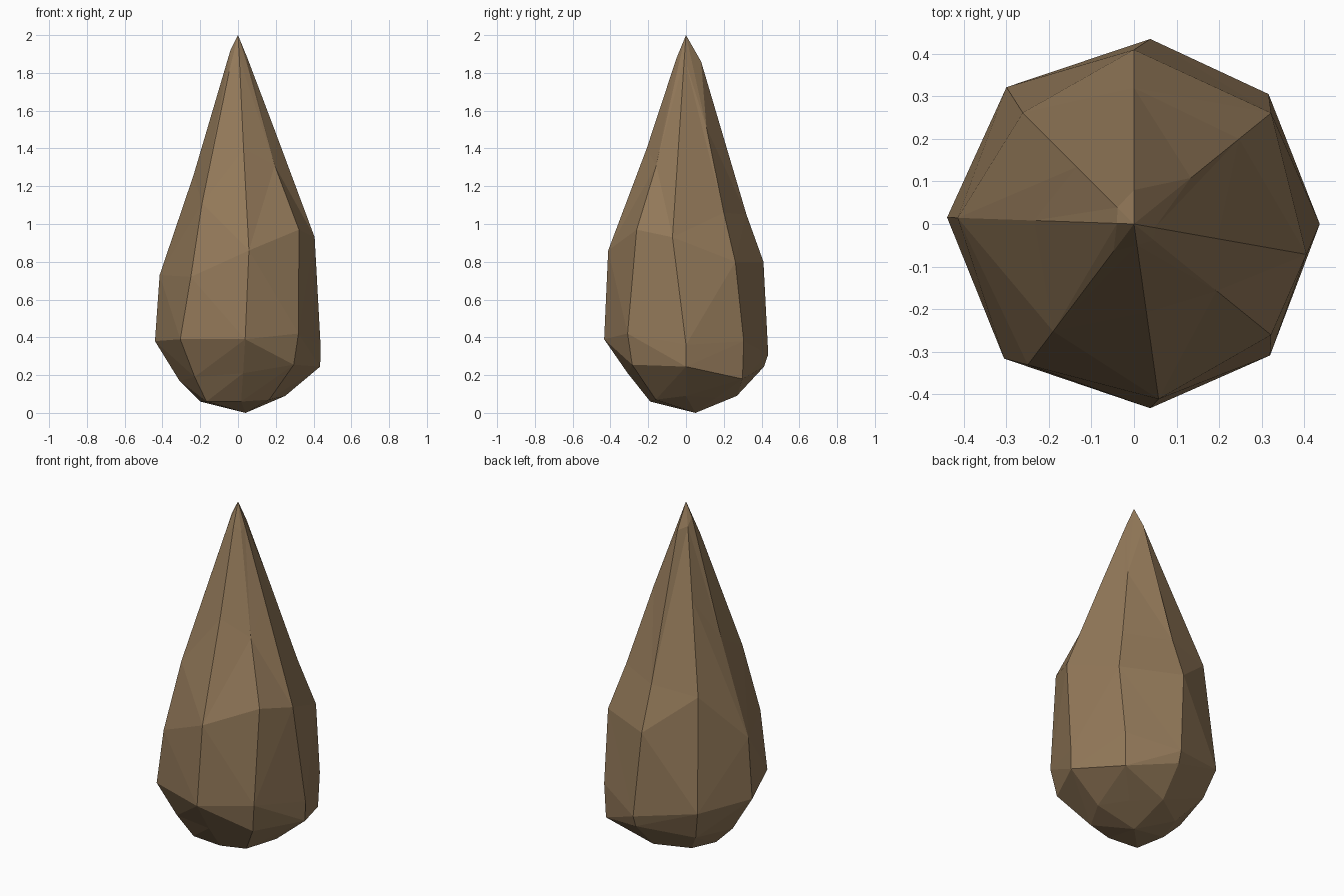
import bpy, bmesh
from math import radians, cos, sin

if "Cube" in bpy.data.objects:
    bpy.data.objects.remove(bpy.data.objects["Cube"])

# Eight ridges: (lower angle, upper angle), then (radius, height) from foot to tip
RIDGES = [
    ((0, 350), [(.25, .09), (.435, .245), (.437, .36), (.412, .93), (.20, 1.49), (.05, 1.88)]),
    ((44, 39), [(.23, .08), (.43, .18), (.44, .38), (.415, .80), (.318, 1.06), (.172, 1.51)]),
    ((85, 90), [(.27, .09), (.415, .245), (.437, .31), (.41, .80), (.32, 1.05), (.08, 1.86)]),
    ((133, 135), [(.22, .07), (.37, .20), (.44, .37), (.37, 1.02), (.19, 1.51), (.055, 1.88)]),
    ((178, 178), [(.20, .06), (.31, .17), (.44, .38), (.415, .73), (.235, 1.26), (.04, 1.92)]),
    ((226, 233), [(.24, .06), (.33, .19), (.44, .39), (.415, .72), (.316, 1.11), (.08, 1.80)]),
    ((275, 278), [(.19, .06), (.31, .21), (.435, .39), (.416, .86), (.21, 1.40), (.05, 1.88)]),
    ((316, 321), [(.23, .07), (.41, .255), (.445, .42), (.415, .97), (.25, 1.31), (.06, 1.85)]),
]

stone = bpy.data.materials.new("brown stone")
stone.diffuse_color = (0.29, 0.19, 0.10, 1)
stone.use_nodes = True
stone.node_tree.nodes["Principled BSDF"].inputs["Base Color"].default_value = stone.diffuse_color

# Faceted teardrop body: ridges joined by triangles, closed at base and tip
bm = bmesh.new()
cols = []
for (low, high), pts in RIDGES:
    col = []
    for k, (r, z) in enumerate(pts):
        a = radians(low if k < 3 else high)
        col.append(bm.verts.new((r * cos(a), r * sin(a), z)))
    cols.append(col)
base = bm.verts.new((.04, .05, 0))
tip = bm.verts.new((0, 0, 2))
for i, a in enumerate(cols):
    b = cols[(i + 1) % len(cols)]
    bm.faces.new((base, b[0], a[0]))
    bm.faces.new((a[-1], b[-1], tip))
    for k in range(len(a) - 1):
        # split along the diagonal that bulges outward
        mid_ab = (a[k].co + b[k + 1].co) / 2
        mid_ba = (b[k].co + a[k + 1].co) / 2
        if mid_ab.xy.length > mid_ba.xy.length:
            bm.faces.new((a[k], b[k], b[k + 1]))
            bm.faces.new((a[k], b[k + 1], a[k + 1]))
        else:
            bm.faces.new((a[k], b[k], a[k + 1]))
            bm.faces.new((b[k], b[k + 1], a[k + 1]))
bmesh.ops.recalc_face_normals(bm, faces=bm.faces)
mesh = bpy.data.meshes.new("teardrop_stone")
bm.to_mesh(mesh)
bm.free()
mesh.materials.append(stone)
bpy.context.collection.objects.link(bpy.data.objects.new("teardrop_stone", mesh))
